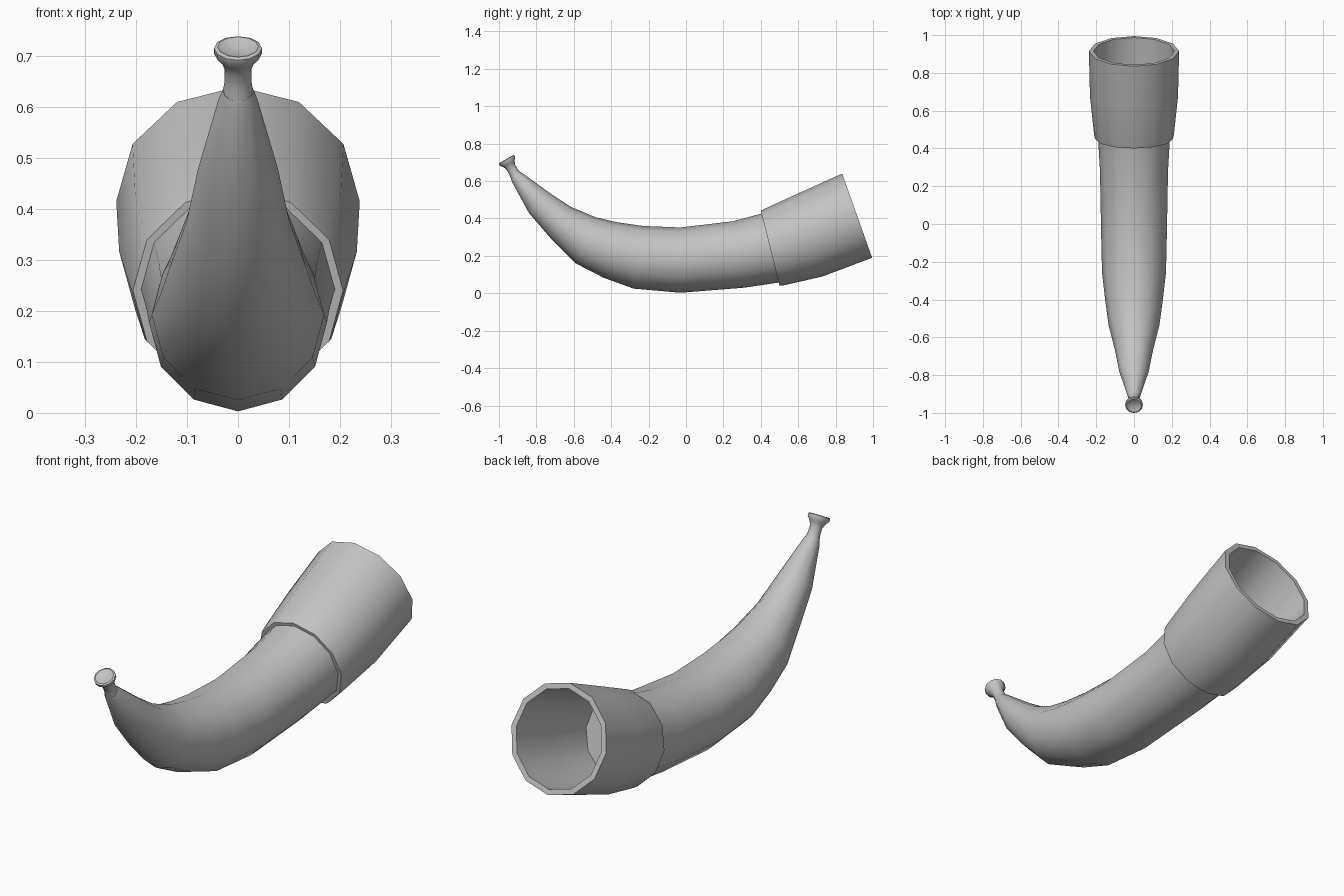
import bpy, bmesh, math
from mathutils import Vector

if "Cube" in bpy.data.objects:
    bpy.data.objects.remove(bpy.data.objects["Cube"])

grey = bpy.data.materials.new("horn grey")
grey.diffuse_color = (0.55, 0.55, 0.55, 1)
grey.use_nodes = True
grey.node_tree.nodes["Principled BSDF"].inputs["Base Color"].default_value = grey.diffuse_color
SIDES = 12


def loft(name, rings, cap_start=True, cap_end=True, closed=False):
    """Skin round rings, each given by its top and bottom point in the y-z plane."""
    bm = bmesh.new()
    loops = []
    for ty, tz, by, bz in rings:
        top, bottom = Vector((0, ty, tz)), Vector((0, by, bz))
        mid, up = (top + bottom) / 2, (top - bottom) / 2
        side = Vector((up.length, 0, 0))
        angles = [2 * math.pi * i / SIDES for i in range(SIDES)]
        loops.append([bm.verts.new(mid + up * math.cos(a) + side * math.sin(a)) for a in angles])
    pairs = list(zip(loops, loops[1:]))
    if closed:
        pairs.append((loops[-1], loops[0]))
    for a, b in pairs:
        for i in range(SIDES):
            j = (i + 1) % SIDES
            bm.faces.new((a[i], a[j], b[j], b[i]))
    if cap_start and not closed:
        bm.faces.new(loops[0])
    if cap_end and not closed:
        bm.faces.new(loops[-1])
    bmesh.ops.recalc_face_normals(bm, faces=bm.faces)
    mesh = bpy.data.meshes.new(name)
    bm.to_mesh(mesh)
    bm.free()
    ob = bpy.data.objects.new(name, mesh)
    bpy.context.collection.objects.link(ob)
    mesh.materials.append(grey)
    bpy.ops.object.select_all(action='DESELECT')
    ob.select_set(True)
    bpy.context.view_layer.objects.active = ob
    bpy.ops.object.shade_smooth_by_angle(angle=math.radians(40))
    return ob


# Curved horn, tip to wide end (its end cap is the floor of the bell)
loft("horn_body", [
    (-0.895, 0.655, -0.935, 0.610),
    (-0.865, 0.635, -0.930, 0.595),
    (-0.720, 0.530, -0.840, 0.430),
    (-0.615, 0.462, -0.720, 0.290),
    (-0.485, 0.407, -0.590, 0.160),
    (-0.370, 0.380, -0.440, 0.083),
    (-0.230, 0.360, -0.280, 0.025),
    (-0.030, 0.352, -0.030, 0.003),
    (0.250, 0.385, 0.310, 0.030),
    (0.410, 0.428, 0.500, 0.058),
])

# Flared bell: outer wall, rim, inner wall
loft("bell_cuff", [
    (0.400, 0.440, 0.500, 0.040),
    (0.420, 0.452, 0.520, 0.042),
    (0.620, 0.543, 0.730, 0.090),
    (0.835, 0.640, 0.995, 0.190),
    (0.843, 0.617, 0.987, 0.213),
    (0.622, 0.518, 0.722, 0.115),
    (0.405, 0.420, 0.495, 0.062),
], closed=True)


# Mouthpiece: profile of (distance along axis, radius)
base, axis = Vector((-0.905, 0.62)), Vector((-0.50, 0.866))
across = Vector((0.866, 0.50))
profile = [(0.0, 0.032), (0.03, 0.027), (0.062, 0.026), (0.082, 0.034), (0.098, 0.047),
           (0.110, 0.047), (0.113, 0.040), (0.104, 0.020)]
rings = []
for d, r in profile:
    c = base + axis * d
    rings.append((*(c + across * r), *(c - across * r)))
loft("mouthpiece", rings)
